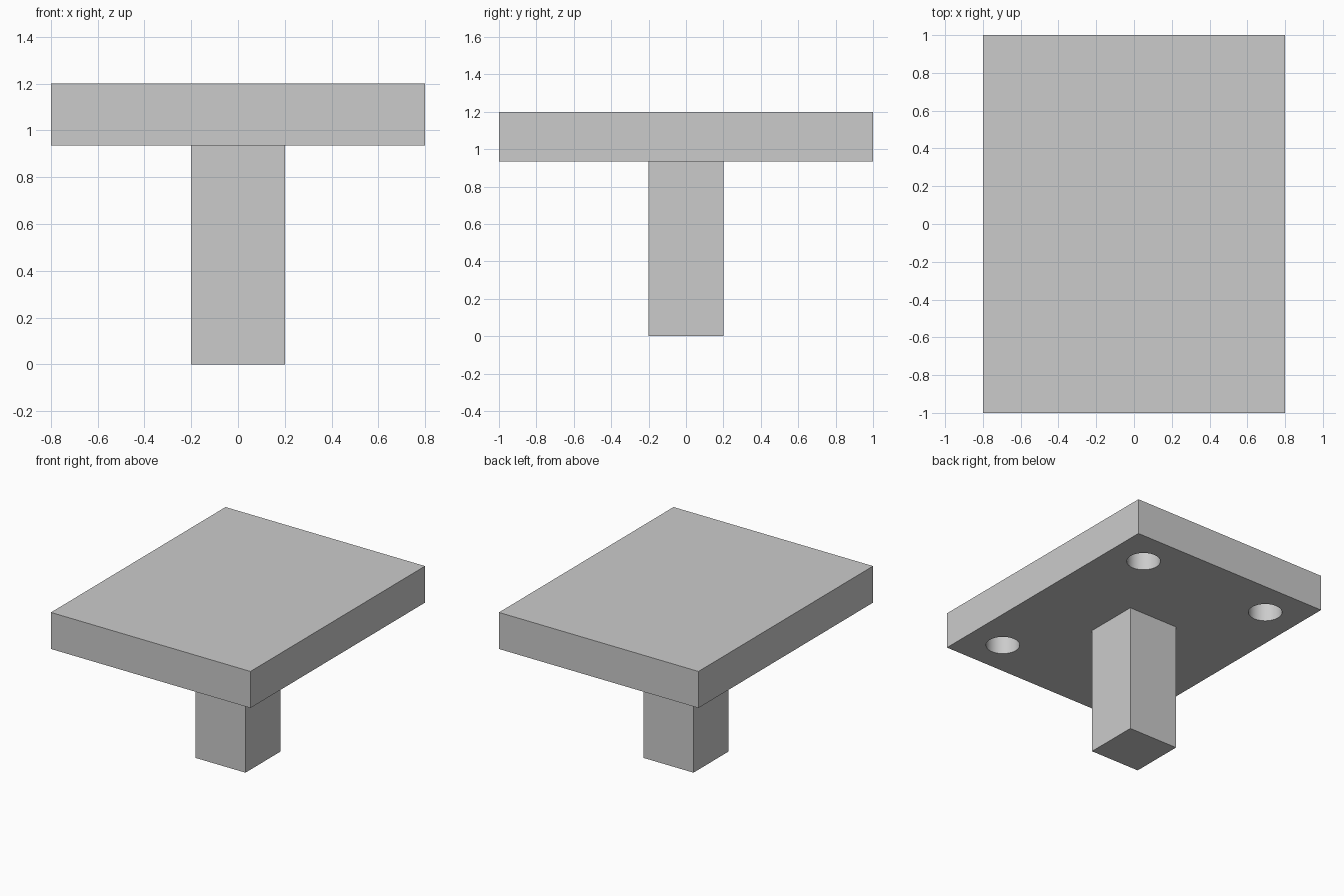
import bpy
from math import radians

old = bpy.data.objects.get("Cube")
if old:
    bpy.data.objects.remove(old, do_unlink=True)

UNDERSIDE, TOP = 0.935, 1.2
HOLE_RADIUS, HOLE_DEPTH = 0.113, 0.2

grey = bpy.data.materials.new("plain grey")
grey.use_nodes = True
grey.diffuse_color = (0.6, 0.6, 0.6, 1)
grey.node_tree.nodes["Principled BSDF"].inputs["Base Color"].default_value = (0.6, 0.6, 0.6, 1)


def box(name, width, depth, bottom, top):
    bpy.ops.mesh.primitive_cube_add(size=1, location=(0, 0, (bottom + top) / 2))
    ob = bpy.context.object
    ob.name = name
    ob.scale = (width, depth, top - bottom)
    bpy.ops.object.transform_apply(location=False, rotation=False, scale=True)
    ob.data.materials.append(grey)
    return ob


# Square leg and rectangular plate
box("leg", 0.4, 0.4, 0, UNDERSIDE)
plate = box("plate", 1.6, 2, UNDERSIDE, TOP)

# Blind round holes in the four corners of the underside
for sx in (-1, 1):
    for sy in (-1, 1):
        bpy.ops.mesh.primitive_cylinder_add(
            vertices=48, radius=HOLE_RADIUS, depth=2 * HOLE_DEPTH,
            location=(sx * 0.533, sy * 0.735, UNDERSIDE))
        cutter = bpy.context.object
        cutter.name = "hole_cutter"
        cutter.data.materials.append(grey)
        cut = plate.modifiers.new("hole", "BOOLEAN")
        cut.operation = "DIFFERENCE"
        cut.solver = "EXACT"
        cut.object = cutter
        bpy.context.view_layer.objects.active = plate
        bpy.ops.object.modifier_apply(modifier=cut.name)
        bpy.data.objects.remove(cutter, do_unlink=True)

# Smooth hole walls, crisp edges
bpy.ops.object.select_all(action="DESELECT")
plate.select_set(True)
bpy.context.view_layer.objects.active = plate
bpy.ops.object.shade_smooth_by_angle(angle=radians(30))
